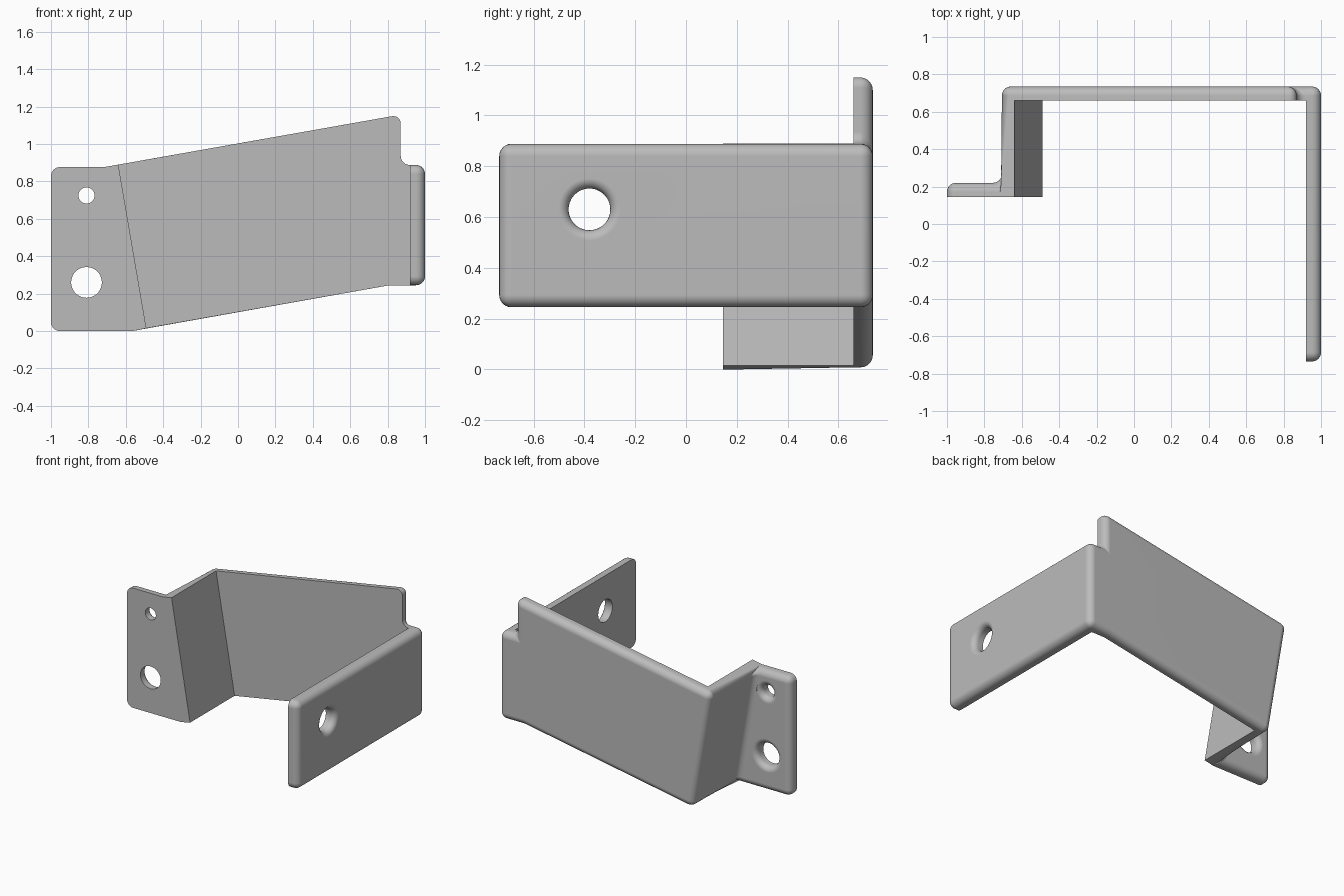
import bpy
import bmesh
import math
from mathutils import Matrix, Vector

cube = bpy.data.objects.get("Cube")
if cube:
    bpy.data.objects.remove(cube, do_unlink=True)

# Bare metal material
metal = bpy.data.materials.new("plain grey metal")
metal.use_nodes = True
grey = (0.5, 0.5, 0.5, 1)
metal.diffuse_color = grey
metal.node_tree.nodes["Principled BSDF"].inputs["Base Color"].default_value = grey

ROUND = 0.048                       # radius of the rounded outer edges
FRONT, BACK = 0.66, 0.735           # back plate faces
TAB_FRONT, TAB_BACK = 0.145, 0.22   # offset tab faces
ARM_IN, ARM_OUT = 0.92, 1.0         # arm faces
LOW, HIGH, TAB_TOP = 0.245, 0.888, 0.877

# Inner skin corners, walking round the rim of the folded sheet
inner = {
    "a": (-1, TAB_FRONT, 0), "b": (-0.564, TAB_FRONT, 0),
    "c": (-0.49, TAB_FRONT, 0.015), "d": (-0.49, FRONT, 0.015),
    "e": (0.81, FRONT, LOW), "f": (ARM_IN, FRONT, LOW),
    "g": (ARM_IN, -BACK, LOW), "h": (ARM_IN, -BACK, HIGH),
    "i": (ARM_IN, FRONT, HIGH), "j": (0.87, FRONT, HIGH),
    "k": (0.87, FRONT, 1.157), "l": (-0.64, FRONT, 0.89),
    "m": (-0.64, TAB_FRONT, 0.89), "n": (-0.714, TAB_FRONT, TAB_TOP),
    "o": (-1, TAB_FRONT, TAB_TOP),
}
bm = bmesh.new()
verts = {name: bm.verts.new(p) for name, p in inner.items()}

# Outer skin corners, upper-case names, offset by the sheet thickness
for name, (x, y, z) in inner.items():
    if name in "cm":
        continue
    if name in "fghi":
        x = ARM_OUT
    if name in "dl":
        x, z = inner["b" if name == "d" else "n"][0::2]
    if y == FRONT:
        y = BACK
    elif y == TAB_FRONT:
        y = TAB_BACK
    verts[name.upper()] = bm.verts.new((x, y, z))

skins = ["abcmno", "cdlm", "defijkl", "fghi", "ABNO", "BDLN", "DEFIJKL", "FGHI"]
rims = ["bcdDB", "lmnNL"]
rims += [p + p[::-1].upper() for p in "ab de ef fg gh hi ij jk kl no oa".split()]
for names in skins + rims:
    bm.faces.new([verts[n] for n in names])
bmesh.ops.recalc_face_normals(bm, faces=bm.faces)

# Round every outer edge and fold, and the corners through the sheet
outer = {v for n, v in verts.items() if n.isupper()}
edges = [e for e in bm.edges if all(v in outer for v in e.verts)]
edges += [bm.edges.get((verts[n], verts[n.upper()])) for n in "aoghjk"]
bmesh.ops.bevel(bm, geom=edges, offset=ROUND, offset_type="OFFSET",
                segments=6, profile=0.5, affect="EDGES", clamp_overlap=False)
bmesh.ops.recalc_face_normals(bm, faces=bm.faces)
mesh = bpy.data.meshes.new("folded_bracket")
bm.to_mesh(mesh)
bm.free()
mesh.materials.append(metal)
bracket = bpy.data.objects.new("folded_bracket", mesh)
bpy.context.collection.objects.link(bracket)
bpy.context.view_layer.objects.active = bracket
bracket.select_set(True)


def drill(name, outer_point, axis, radius, flare=0.04):
    """Cut a hole whose mouth on the outer skin is rounded; axis points outward."""
    steps = 6
    profile = [(radius, -0.15)]
    for s in range(steps + 1):
        t = math.pi / 2 * s / steps
        profile.append((radius + flare * (1 - math.cos(t)), flare * (math.sin(t) - 1)))
    profile.append((radius + flare, 0.05))
    cb = bmesh.new()
    sides = 48
    rings = [[cb.verts.new((r * math.cos(2 * math.pi * k / sides),
                            r * math.sin(2 * math.pi * k / sides), z))
              for k in range(sides)] for r, z in profile]
    for low, up in zip(rings, rings[1:]):
        for k in range(sides):
            n = (k + 1) % sides
            cb.faces.new((low[k], low[n], up[n], up[k]))
    cb.faces.new(rings[0][::-1])
    cb.faces.new(rings[-1])
    turn = Vector(axis).to_track_quat("Z", "Y").to_matrix().to_4x4()
    cb.transform(Matrix.Translation(outer_point) @ turn)
    cut_mesh = bpy.data.meshes.new(name)
    cb.to_mesh(cut_mesh)
    cb.free()
    cut_mesh.materials.append(metal)
    cutter = bpy.data.objects.new(name, cut_mesh)
    cutter.hide_render = True
    bpy.context.collection.objects.link(cutter)
    mod = bracket.modifiers.new(name, "BOOLEAN")
    mod.operation, mod.solver, mod.object = "DIFFERENCE", "EXACT", cutter
    bpy.ops.object.modifier_apply(modifier=mod.name)
    bpy.data.objects.remove(cutter, do_unlink=True)


# Screw holes
drill("small_tab_hole", (-0.81, TAB_BACK, 0.725), (0, 1, 0), 0.043)
drill("large_tab_hole", (-0.81, TAB_BACK, 0.26), (0, 1, 0), 0.082)
drill("arm_hole", (ARM_OUT, -0.38, 0.63), (1, 0, 0), 0.082)

# Smooth rounds, flat faces
bpy.ops.object.shade_smooth_by_angle(angle=math.radians(32))
weighted = bracket.modifiers.new("flat_face_normals", "WEIGHTED_NORMAL")
weighted.keep_sharp = True
